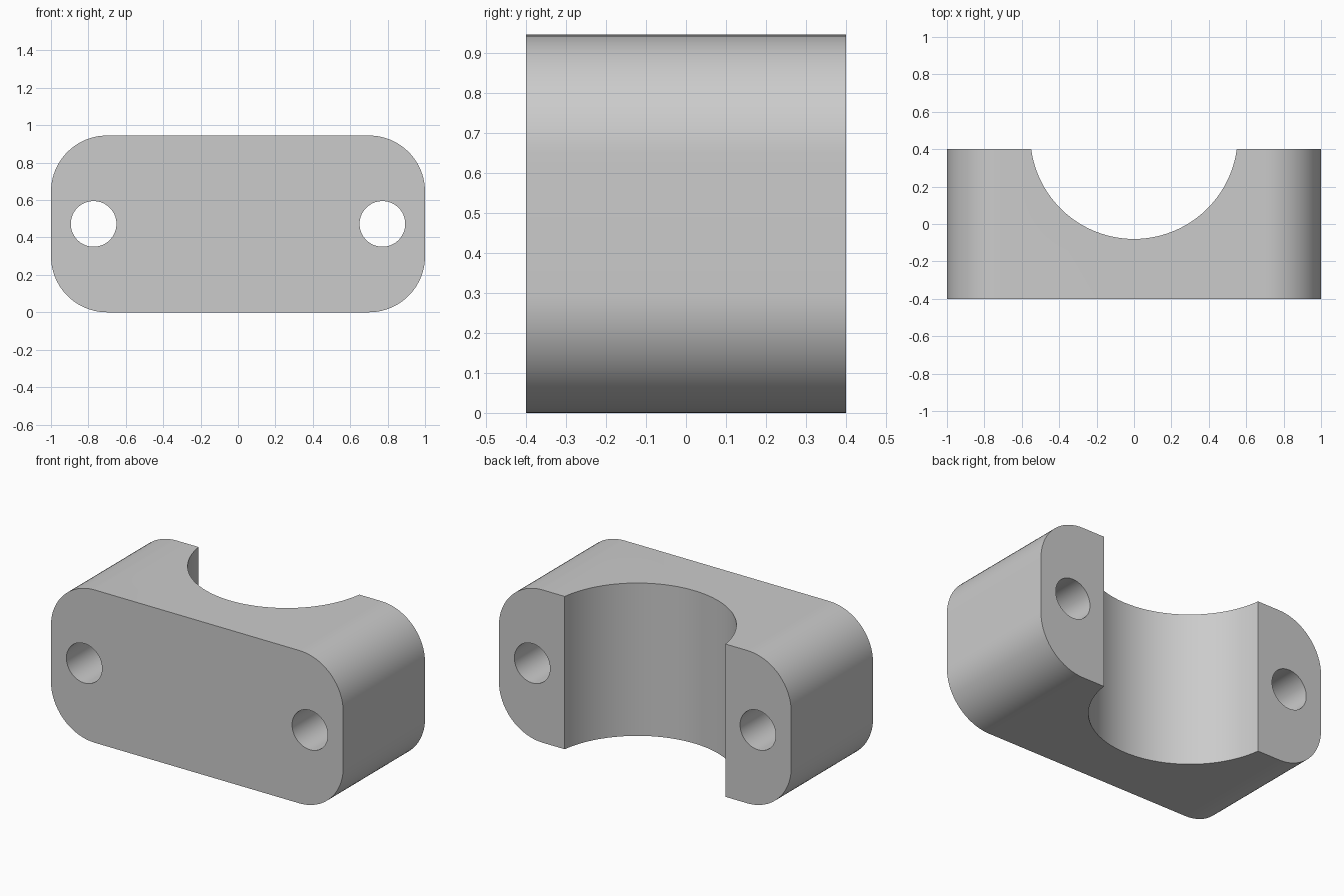
import bpy
import bmesh
from math import pi, cos, sin, radians
from mathutils import Matrix

WIDTH, DEPTH, HEIGHT = 2.0, 0.8, 0.945
CORNER_R = 0.3
HOLE_X, HOLE_R = 0.772, 0.122
SADDLE_R, SADDLE_Y = 0.555, 0.475

cube = bpy.data.objects.get("Cube")
if cube:
    bpy.data.objects.remove(cube)

grey = bpy.data.materials.new("grey")
grey.use_nodes = True
colour = (0.6, 0.6, 0.6, 1)
grey.diffuse_color = colour
grey.node_tree.nodes["Principled BSDF"].inputs["Base Color"].default_value = colour


def make_object(name, bm):
    bmesh.ops.recalc_face_normals(bm, faces=bm.faces)
    mesh = bpy.data.meshes.new(name)
    bm.to_mesh(mesh)
    bm.free()
    mesh.materials.append(grey)
    obj = bpy.data.objects.new(name, mesh)
    bpy.context.collection.objects.link(obj)
    return obj


def cylinder_cutter(name, radius, length, matrix):
    bm = bmesh.new()
    bmesh.ops.create_cone(bm, cap_ends=True, segments=96, radius1=radius,
                          radius2=radius, depth=length, matrix=matrix)
    obj = make_object(name, bm)
    obj.hide_render = True
    return obj


# Block: rounded rectangle extruded from front to back
bm = bmesh.new()
ring = []
steps = 20
for corner, (sx, sz) in enumerate([(1, 1), (-1, 1), (-1, -1), (1, -1)]):
    for i in range(steps + 1):
        a = (corner + i / steps) * pi / 2
        x = sx * (WIDTH / 2 - CORNER_R) + CORNER_R * cos(a)
        z = HEIGHT / 2 + sz * (HEIGHT / 2 - CORNER_R) + CORNER_R * sin(a)
        ring.append(bm.verts.new((x, -DEPTH / 2, z)))
front = bm.faces.new(ring)
extruded = bmesh.ops.extrude_face_region(bm, geom=[front], use_keep_orig=True)
bmesh.ops.translate(bm, vec=(0, DEPTH, 0),
                    verts=[v for v in extruded["geom"] if isinstance(v, bmesh.types.BMVert)])
block = make_object("clamp_block", bm)

# Cutters: half-round saddle and the two bolt holes
cutters = [cylinder_cutter("saddle_cutter", SADDLE_R, 2 * HEIGHT,
                           Matrix.Translation((0, SADDLE_Y, HEIGHT / 2)))]
for side, sx in (("left", 1), ("right", -1)):
    place = Matrix.Translation((sx * HOLE_X, 0, HEIGHT / 2)) @ Matrix.Rotation(pi / 2, 4, "X")
    cutters.append(cylinder_cutter(side + "_hole_cutter", HOLE_R, 2 * DEPTH, place))

# Cut, then drop the cutters
bpy.context.view_layer.objects.active = block
block.select_set(True)
for cutter in cutters:
    mod = block.modifiers.new(cutter.name, "BOOLEAN")
    mod.operation = "DIFFERENCE"
    mod.solver = "EXACT"
    mod.object = cutter
    bpy.ops.object.modifier_apply(modifier=mod.name)
    bpy.data.objects.remove(cutter)

bpy.ops.object.shade_smooth_by_angle(angle=radians(30))
